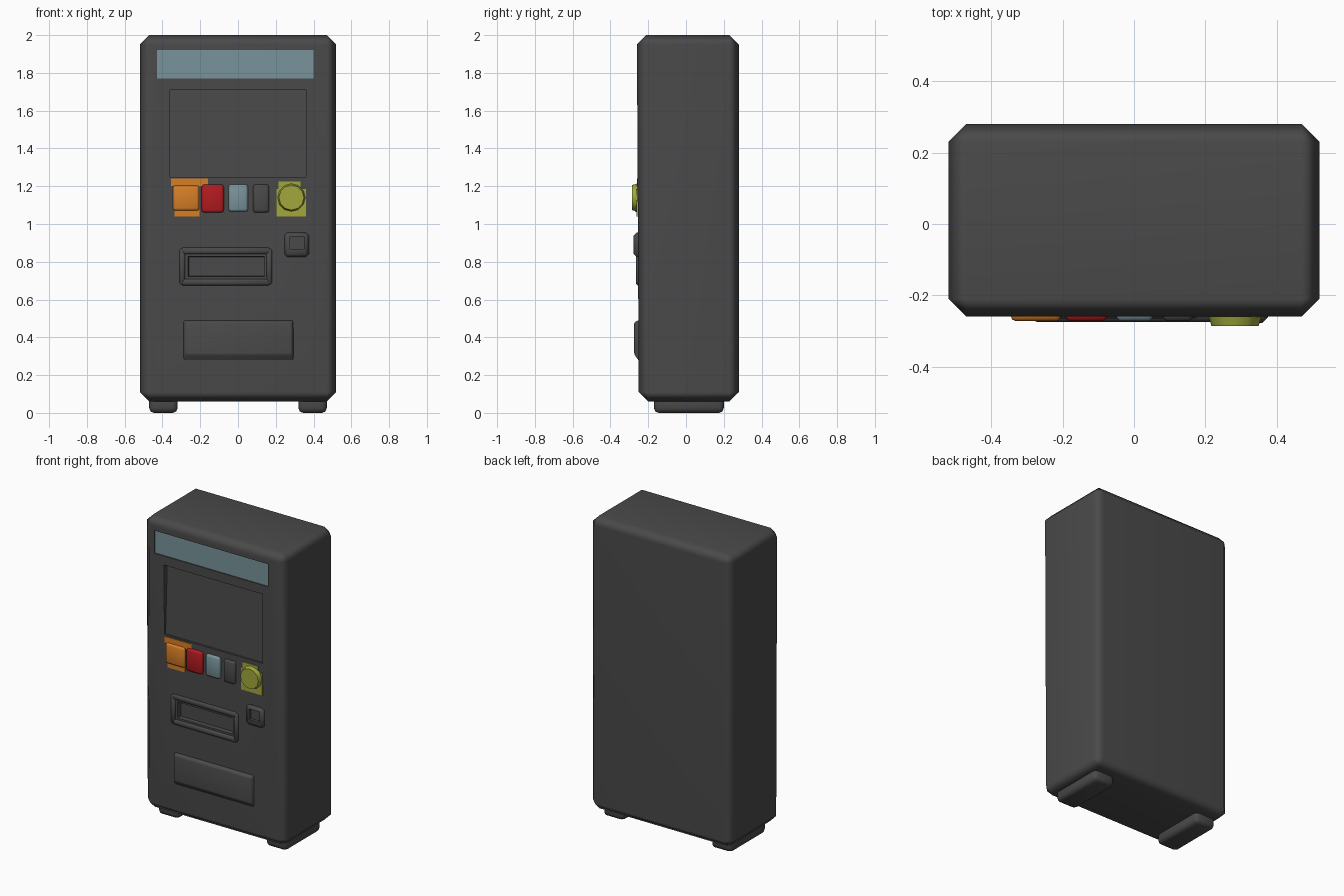
import bpy, bmesh, math
from mathutils import Vector, Matrix

if "Cube" in bpy.data.objects:
    bpy.data.objects.remove(bpy.data.objects["Cube"])


def material(name, rgb):
    m = bpy.data.materials.new(name)
    m.diffuse_color = (*rgb, 1)
    m.use_nodes = True
    m.node_tree.nodes["Principled BSDF"].inputs["Base Color"].default_value = m.diffuse_color
    return m


GREY = material("dark grey", (0.068, 0.068, 0.068))
BLUE = material("pale blue", (0.19, 0.295, 0.325))
ORANGE = material("orange", (0.68, 0.21, 0.02))
RED = material("red", (0.45, 0.011, 0.014))
GREEN = material("olive green", (0.36, 0.39, 0.045))


def finish(name, bm, mat, angle=50):
    bmesh.ops.recalc_face_normals(bm, faces=bm.faces)
    me = bpy.data.meshes.new(name)
    bm.to_mesh(me)
    bm.free()
    me.materials.append(mat)
    ob = bpy.data.objects.new(name, me)
    bpy.context.collection.objects.link(ob)
    smooth(ob, angle)
    return ob


def smooth(ob, angle=50):
    bpy.ops.object.select_all(action='DESELECT')
    ob.select_set(True)
    bpy.context.view_layer.objects.active = ob
    bpy.ops.object.shade_smooth_by_angle(angle=math.radians(angle))


def box(name, x, y, z, mat, bevel=0.0, segments=1, move=None):
    """Bevelled box from (low, high) ranges; move(co) may reshape its corners."""
    bm = bmesh.new()
    bmesh.ops.create_cube(bm, size=1)
    for v in bm.verts:
        v.co = Vector([r[1] if c > 0 else r[0] for c, r in zip(v.co, (x, y, z))])
        if move:
            move(v.co)
    if bevel:
        bmesh.ops.bevel(bm, geom=bm.edges[:], offset=bevel, segments=segments,
                        profile=0.5, affect='EDGES')
    return finish(name, bm, mat)


def cut(ob, cutter):
    cutter.hide_render = True
    mod = ob.modifiers.new("cut", 'BOOLEAN')
    mod.operation = 'DIFFERENCE'
    mod.solver = 'EXACT'
    mod.object = cutter
    bpy.context.view_layer.objects.active = ob
    bpy.ops.object.modifier_apply(modifier=mod.name)
    bpy.data.objects.remove(cutter)


# cabinet, leaning in slightly toward the bottom
def lean(co):
    if co.z < 1 and co.y < 0:
        co.y += 0.01


body = box("cabinet", (-0.52, 0.52), (-0.26, 0.28), (0.06, 2.0), GREY, 0.05, 1, lean)


# recesses for sign, display window and note slot
def sloped(co):
    if co.y > -0.3:
        co.y = -0.225 if co.z > 1.5 else -0.243


def slot_slope(co):
    if co.y > -0.3:
        co.x *= 0.93
        co.z += 0.015 if co.z < 0.77 else -0.015


cut(body, box("sign_cutter", (-0.43, 0.40), (-0.4, -0.24), (1.77, 1.92), GREY))
cut(body, box("window_cutter", (-0.36, 0.36), (-0.4, -0.23), (1.25, 1.71), GREY, move=sloped))
cut(body, box("slot_cutter", (-0.28, 0.15), (-0.4, -0.225), (0.71, 0.84), GREY, move=slot_slope))
smooth(body, 50)
body.modifiers.new("even_shading", 'WEIGHTED_NORMAL').keep_sharp = True

# lit sign panel
box("sign_panel", (-0.43, 0.40), (-0.252, -0.243), (1.77, 1.92), BLUE)

# feet, mirrored
for side, s in (("left", -1), ("right", 1)):
    box(side + "_foot", sorted((s * 0.32, s * 0.47)), (-0.17, 0.20), (0.0, 0.10),
        GREY, 0.025, 2)

# row of selection buttons
for name, x, z, mat in (
        ("orange_button", (-0.345, -0.205), (1.07, 1.205), ORANGE),
        ("red_button", (-0.192, -0.075), (1.06, 1.21), RED),
        ("blue_button", (-0.05, 0.053), (1.065, 1.21), BLUE),
        ("grey_button", (0.08, 0.165), (1.06, 1.21), GREY)):
    box(name, x, (-0.272, -0.24), z, mat, 0.014, 2)

# coloured backing plates
box("orange_plate_lower", (-0.335, -0.205), (-0.259, -0.25), (1.04, 1.215), ORANGE)
box("orange_plate_upper", (-0.355, -0.16), (-0.2595, -0.2505), (1.20, 1.24), ORANGE)
box("knob_plate", (0.205, 0.36), (-0.261, -0.252), (1.04, 1.185), GREEN)
box("knob_plate_tab", (0.215, 0.33), (-0.2605, -0.2515), (1.18, 1.225), GREEN)

# round knob
bm = bmesh.new()
bmesh.ops.create_cone(bm, cap_ends=True, segments=12, radius1=0.078, radius2=0.066,
                      depth=0.04,
                      matrix=Matrix.Translation((0.283, -0.266, 1.14))
                      @ Matrix.Rotation(math.pi / 2, 4, 'X'))
finish("knob", bm, GREEN)

# raised frame round the note slot
for name, x, z in (("slot_frame_top", (-0.30, 0.17), (0.84, 0.875)),
                   ("slot_frame_bottom", (-0.30, 0.17), (0.675, 0.71)),
                   ("slot_frame_left", (-0.31, -0.28), (0.68, 0.87)),
                   ("slot_frame_right", (0.15, 0.18), (0.68, 0.87))):
    box(name, x, (-0.265, -0.24), z, GREY, 0.008)

# coin return with hollow
coin = box("coin_return", (0.245, 0.375), (-0.277, -0.24), (0.825, 0.955), GREY, 0.016, 1)
cut(coin, box("coin_cutter", (0.275, 0.35), (-0.4, -0.258), (0.865, 0.935), GREY))
smooth(coin, 50)


# delivery flap, wedge-sided
def wedge(co):
    if co.y < -0.262:
        co.x *= 0.95
        co.z += 0.06 if co.z < 0.4 else -0.02


box("delivery_flap", (-0.295, 0.30), (-0.274, -0.23), (0.25, 0.50), GREY, 0.008, 2, wedge)
